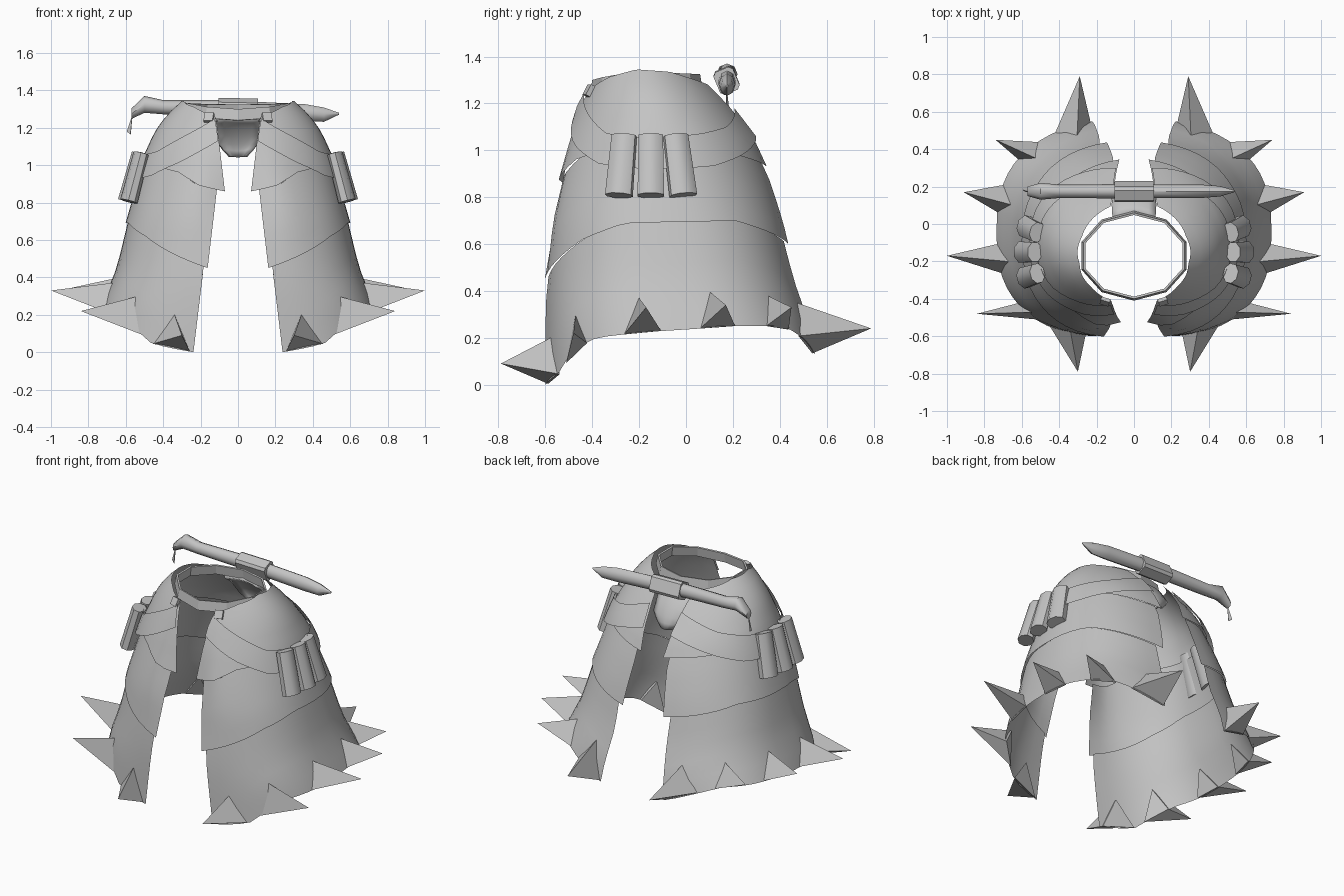
import bpy, bmesh, math
from mathutils import Vector, Euler, Matrix

cube = bpy.data.objects.get("Cube")
if cube:
    bpy.data.objects.remove(cube)

grey = bpy.data.materials.new("plain_grey")
grey.use_nodes = True
colour = (0.55, 0.55, 0.55, 1)
grey.diffuse_color = colour
grey.node_tree.nodes["Principled BSDF"].inputs["Base Color"].default_value = colour


def finish(name, bm, mirror=False, thick=0, angle=35):
    """Turn a bmesh into a shaded object, mirrored across x if asked."""
    bmesh.ops.remove_doubles(bm, verts=bm.verts, dist=0.0005)
    mesh = bpy.data.meshes.new(name)
    bm.to_mesh(mesh)
    bm.free()
    mesh.materials.append(grey)
    obj = bpy.data.objects.new(name, mesh)
    bpy.context.collection.objects.link(obj)
    bpy.ops.object.select_all(action='DESELECT')
    obj.select_set(True)
    bpy.context.view_layer.objects.active = obj
    if angle:
        bpy.ops.object.shade_smooth_by_angle(angle=math.radians(angle))
    if thick:
        obj.modifiers.new("thickness", 'SOLIDIFY').thickness = thick
    if mirror:
        mod = obj.modifiers.new("mirror", 'MIRROR')
        mod.use_mirror_merge = False
    return obj


def grid(name, point, rows, cols, caps=False, **kw):
    """Sheet of quads from point(i, j)."""
    bm = bmesh.new()
    v = [[bm.verts.new(point(i, j)) for j in range(cols)] for i in range(rows)]
    for i in range(rows - 1):
        for j in range(cols - 1):
            bm.faces.new((v[i][j], v[i + 1][j], v[i + 1][j + 1], v[i][j + 1]))
    if caps:
        bmesh.ops.remove_doubles(bm, verts=bm.verts, dist=0.0005)
        bmesh.ops.holes_fill(bm, edges=bm.edges, sides=0)
        bmesh.ops.recalc_face_normals(bm, faces=bm.faces)
    return finish(name, bm, **kw)


def lerp(table, t):
    """Interpolate rows (key, values...) sorted by key."""
    if t <= table[0][0]:
        return table[0][1:]
    for a, b in zip(table, table[1:]):
        if t <= b[0]:
            k = (t - a[0]) / (b[0] - a[0])
            return tuple(p + (q - p) * k for p, q in zip(a[1:], b[1:]))
    return table[-1][1:]


# Body shape by height: half width, front y, back y, roundness
BODY = [(0, .79, -.63, .6, 2.7), (.25, .755, -.63, .56, 2.6), (.45, .67, -.625, .49, 2.5),
        (.7, .61, -.605, .43, 2.35), (.87, .56, -.57, .375, 2.2), (1.05, .505, -.515, .295, 2.1),
        (1.18, .445, -.465, .2, 2), (1.27, .38, -.42, .12, 2), (1.33, .315, -.39, .06, 2),
        (1.36, .28, -.36, .03, 2)]
# How far the front edge turns inward by height
CURL = [(.4, 0), (.86, .045), (1.2, 0)]


def surf(u, z, edge, off=0.0):
    """Point on the left half of the body: u runs from front edge to back edge."""
    w, f, b, n = lerp(BODY, z)
    e = lerp(edge, z)[0]
    end = math.acos((e / w) ** (n / 2))
    a = (2 * u - 1) * end
    x = (w + off) * math.cos(a) ** (2 / n)
    s = math.sin(a)
    y = (f + b) / 2 + ((b - f) / 2 + off) * math.copysign(abs(s) ** (2 / n), s)
    return Vector((x, y + lerp(CURL, z)[0] * max(0, 1 - u / .1) ** 2, z))


def layer(name, top, hem, edge, off=0.0, rows=6, cols=25, **kw):
    def point(i, j):
        u = j / (cols - 1)
        z0, z1 = lerp(top, u)[0], lerp(hem, u)[0]
        return surf(u, z0 + (z1 - z0) * i / (rows - 1), edge, off)
    return grid(name, point, rows, cols, mirror=True, **kw)


# Three overlapping coat layers
TOP = [(0, 1.26), (.15, 1.31), (.4, 1.345), (.7, 1.335), (1, 1.28)]
HEM_A = [(0, .86), (.08, .89), (.16, .96), (.3, 1), (.7, 1), (1, .93)]
HEM_B = [(0, .45), (.12, .53), (.25, .62), (.4, .69), (.7, .7), (.85, .65), (1, .6)]
HEM_C = [(0, 0), (.12, .045), (.21, .15), (.3, .2), (.6, .25), (.8, .25), (.9, .2), (1, .13)]
EDGE_A = [(.86, .07), (1.2, .11), (1.3, .13)]
EDGE_B = [(.45, .165), (.87, .115)]
EDGE_C = [(0, .245), (.45, .19)]


def above(table, dz):
    return [(u, z + dz) for u, z in table]


layer("upper_coat_layer", TOP, HEM_A, EDGE_A, rows=8)
layer("middle_coat_layer", above(HEM_A, .012), HEM_B, EDGE_B, -.011)
layer("lower_coat_layer", above(HEM_B, .012), HEM_C, EDGE_C, -.022)

# Slung hip belt
belt_top = [(0, 1.25), (.15, 1.16), (.3, 1.07), (.45, 1.05), (.65, 1.07), (.8, 1.1), (1, 1.18)]
belt_low = [(0, 1.13), (.15, 1.02), (.3, .94), (.45, .92), (.65, .93), (.8, .98), (1, 1.06)]
layer("hip_belt", belt_top, belt_low, EDGE_A, .017, rows=3)

# Waistband ring, dipping at the front
def waist(i, j):
    a = math.tau * (j + .5) / 10
    x, y = math.cos(a), math.sin(a)
    z = 1.335 - i * .06 - .035 * max(0, -y) ** 2 - .01 * max(0, y)
    return Vector((x * (.285 + i * .01), -.17 + y * (.23 + i * .01), z))


grid("waistband", waist, 2, 11, thick=.012, angle=0)

# Small buckles at the front corners
bm = bmesh.new()
bmesh.ops.create_cube(bm, size=1, matrix=Matrix.LocRotScale(
    Vector((.155, -.415, 1.255)), Euler((-.5, 0, .3)), Vector((.05, .02, .05))))
finish("front_buckle", bm, mirror=True, angle=0)

# Hem spikes: closed three-sided pyramids rooted just inside the hem
SPIKES = [(.065, .055, .18, (.3, -.79, .09)), (.21, .05, .15, (.84, -.48, .22)),
          (.43, .045, .15, (1, -.17, .33)), (.58, .045, .15, (.91, .17, .34)),
          (.78, .05, .13, (.74, .45, .33)), (.94, .055, .18, (.29, .79, .24))]
bm = bmesh.new()
for u, du, rise, tip in SPIKES:
    z = lerp(HEM_C, u)[0]
    base = [surf(t, lerp(HEM_C, t)[0], EDGE_C, -.03) for t in (u - du, u + du)]
    base.append(surf(u, z + rise, EDGE_C, -.03))
    a, b, c = (bm.verts.new(p) for p in base)
    t = bm.verts.new(tip)
    for face in ((a, b, t), (b, c, t), (c, a, t), (c, b, a)):
        bm.faces.new(face)
bmesh.ops.recalc_face_normals(bm, faces=bm.faces)
finish("hem_spikes", bm, mirror=True, angle=0)

# Three rounded pouches on each hip, widening towards the bottom
for k, (x, y, yaw, roll) in enumerate([(.55, -.275, -.25, -.02), (.565, -.15, 0, 0), (.55, -.028, .25, .06)]):
    bm = bmesh.new()
    pose = Matrix.LocRotScale(Vector((x, y, .935)), Euler((roll, -.27, yaw)), Vector((.042, .056, .265)))
    bmesh.ops.create_cone(bm, cap_ends=True, segments=8, radius1=1.1, radius2=1, depth=1,
                          matrix=pose @ Matrix.Rotation(math.pi / 8, 4, 'Z'))
    finish("hip_pouch_%d" % (k + 1), bm, mirror=True, angle=50)

# Bowl-shaped back pad
PAD = [(0, .06, 1.27, .115), (.35, .14, 1.21, .12), (.7, .21, 1.11, .11), (1, .225, 1.045, .05)]


def pad(i, j):
    y, z, w = lerp(PAD, i / 6)
    s = j / 3 - 1
    return Vector((-s * w, y - .03 * s * s, z))


grid("back_pad", pad, 7, 7, thick=.02, angle=50)

# Sheathed knife across the back: x, z, half depth, half height
KNIFE = [(-.57, 1.275, .025, .028), (-.5, 1.325, .045, .045), (-.4, 1.31, .036, .038),
         (-.1, 1.305, .038, .044), (.36, 1.28, .036, .046), (.46, 1.27, .028, .038),
         (.54, 1.275, .004, .005)]


def knife(i, j):
    x, z, hy, hz = KNIFE[i]
    a = math.tau * j / 8
    return Vector((x, .175 + hy * math.cos(a), z + hz * math.sin(a)))


grid("back_knife", knife, len(KNIFE), 9, caps=True, angle=50)

# Loop holding the knife
bm = bmesh.new()
bmesh.ops.create_cube(bm, size=1, matrix=Matrix.LocRotScale(
    Vector((0, .173, 1.298)), Euler((.4, .02, 0)), Vector((.21, .09, .105))))
bmesh.ops.bevel(bm, geom=[e for e in bm.edges if abs((e.verts[0].co - e.verts[1].co).x) > .1],
                offset=.015, segments=1, affect='EDGES')
finish("knife_loop", bm, angle=0)

# Hanging tassel on the handle end
bm = bmesh.new()
bm.faces.new([bm.verts.new(p) for p in
              ((-.565, .17, 1.27), (-.595, .18, 1.18), (-.575, .17, 1.165))])
finish("handle_tassel", bm, thick=.004, angle=0)
